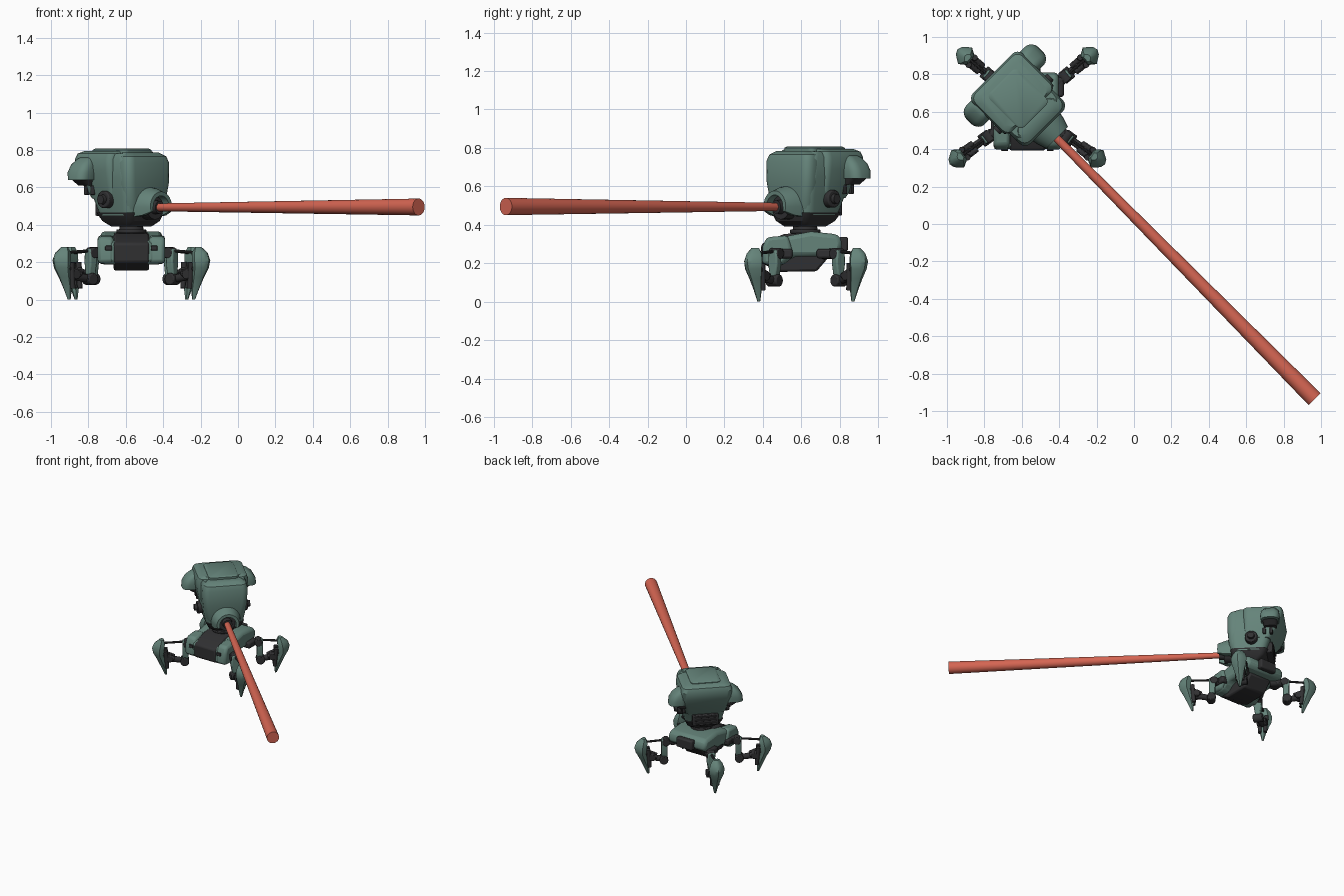
import bpy, bmesh
from math import sin, cos, pi, radians
from mathutils import Vector, Matrix

if "Cube" in bpy.data.objects:
    bpy.data.objects.remove(bpy.data.objects["Cube"])


def material(name, col):
    m = bpy.data.materials.new(name)
    m.diffuse_color = (*col, 1)
    m.use_nodes = True
    m.node_tree.nodes["Principled BSDF"].inputs["Base Color"].default_value = m.diffuse_color
    return m


GREEN = material("green_armour", (0.13, 0.23, 0.195))
DARK = material("dark_metal", (0.03, 0.03, 0.032))
RED = material("red_beam", (0.66, 0.13, 0.085))

PIVOT = Matrix.Translation((-0.57, 0.62, 0))
HEAD = PIVOT @ Matrix.Rotation(radians(-45), 4, 'Z')   # local x = forward


def finish(name, bm, M, mat, bevel=0):
    bmesh.ops.recalc_face_normals(bm, faces=bm.faces)
    bm.transform(M)
    me = bpy.data.meshes.new(name)
    bm.to_mesh(me)
    bm.free()
    ob = bpy.data.objects.new(name, me)
    bpy.context.collection.objects.link(ob)
    me.materials.append(mat)
    if bevel:
        b = ob.modifiers.new("bevel", 'BEVEL')
        b.width, b.segments, b.limit_method = bevel, 2, 'ANGLE'
    return ob


def loft(name, rings, M, mat, bevel=0):
    bm = bmesh.new()
    vs = [[bm.verts.new(p) for p in r] for r in rings]
    n = len(vs[0])
    for a, b in zip(vs, vs[1:]):
        for i in range(n):
            bm.faces.new((a[i], a[(i + 1) % n], b[(i + 1) % n], b[i]))
    bm.faces.new(vs[0])
    bm.faces.new(vs[-1])
    return finish(name, bm, M, mat, bevel)


def rrect(z, x0, x1, y0, y1, c):
    """Rounded rectangle ring at height z."""
    pts = []
    corners = ((x1 - c, y1 - c), (x0 + c, y1 - c), (x0 + c, y0 + c), (x1 - c, y0 + c))
    for k, (cx, cy) in enumerate(corners):
        for i in range(5):
            a = (k + i / 4) * pi / 2
            pts.append((cx + c * cos(a), cy + c * sin(a), z))
    return pts


def shell(name, rows, c, mat):
    return loft(name, [rrect(z, a, b, -w, w, c) for z, a, b, w in rows], HEAD, mat)


def rod(name, a, b, r1, r2, M, mat, n=20, bevel=0):
    a, b = Vector(a), Vector(b)
    bm = bmesh.new()
    bmesh.ops.create_cone(bm, cap_ends=True, segments=n, radius1=r1, radius2=r2, depth=(b - a).length)
    bm.transform(Matrix.Translation((a + b) / 2) @ (b - a).to_track_quat('Z', 'Y').to_matrix().to_4x4())
    return finish(name, bm, M, mat, bevel)


def box(name, c, s, M, mat, bevel=0.006):
    bm = bmesh.new()
    bmesh.ops.create_cube(bm, size=1)
    bm.transform(Matrix.Translation(c) @ Matrix.Diagonal((*s, 1)))
    return finish(name, bm, M, mat, bevel)


def prism(name, prof, x0, x1, M, mat, bevel):
    return loft(name, [[(x, y, z) for y, z in prof] for x in (x0, x1)], M, mat, bevel)


# beam
rod("beam", (-0.43, 0.475, 0.493), (0.966, -0.937, 0.495), 0.021, 0.045, Matrix(), RED, 32)

# head shells: rows are height, back, front, half width
shell("head_core", [(.45, -.13, .12, .135), (.55, -.165, .135, .155), (.65, -.22, .13, .165),
                    (.75, -.23, .12, .165), (.78, -.22, .1, .15)], .05, GREEN)
shell("head_rear_shell", [(.54, -.165, .03, .155), (.62, -.22, .03, .175), (.69, -.25, .03, .186),
                          (.75, -.262, .03, .188), (.78, -.252, .03, .178),
                          (.795, -.225, .02, .15)], .04, GREEN)
shell("head_front_shell", [(.45, 0, .118, .125), (.52, .035, .138, .145), (.62, .035, .147, .162),
                           (.73, .035, .147, .165), (.765, .035, .135, .155),
                           (.785, .035, .105, .13)], .045, GREEN)
shell("head_top_plate", [(.77, -.2, .06, .11), (.8, -.2, .06, .11), (.807, -.19, .05, .1)], .03, GREEN)
shell("head_underside", [(.39, -.08, .08, .09), (.42, -.12, .115, .12), (.465, -.145, .128, .14)], .035, DARK)

# rear vent
box("rear_vent", (-.155, 0, .49), (.05, .19, .085), HEAD, DARK)
for i in range(3):
    box("rear_vent_slat", (-.18, 0, .465 + i * .025), (.015, .16, .01), HEAD, DARK, .003)

# ears, side discs and slots
for s in (-1, 1):
    def ear_ring(z, a, b, v, c, inner=.14):
        lo, hi = sorted((s * inner, s * v))
        return rrect(z, a, b, lo, hi, c)
    loft("ear", [ear_ring(.64, -.235, -.105, .272, .045), ear_ring(.68, -.24, -.1, .268, .045),
                 ear_ring(.72, -.235, -.105, .245, .04), ear_ring(.75, -.22, -.12, .21, .03),
                 ear_ring(.76, -.205, -.135, .19, .02)], HEAD, GREEN)
    loft("ear_underside", [ear_ring(.61, -.215, -.125, .2, .02),
                           ear_ring(.645, -.225, -.115, .25, .035)], HEAD, DARK)
    rod("side_disc", (-.03, s * .13, .535), (-.03, s * .185, .535), .046, .046, HEAD, DARK, 24, .006)
    rod("side_disc_cap", (-.03, s * .18, .535), (-.03, s * .205, .535), .027, .024, HEAD, DARK, 20)
    for u in (-.175, -.125):
        box("side_slot", (u, s * .162, .585), (.022, .025, .05), HEAD, DARK, .004)

# snout hood around the muzzle
def arch(x, r_out, r_in, zb):
    zc, n = .495, 14
    out = [(x, r_out * cos(pi * i / n), zc + r_out * sin(pi * i / n)) for i in range(n + 1)]
    inn = [(x, r_in * cos(pi * i / n), zc + r_in * sin(pi * i / n)) for i in range(n, -1, -1)]
    return [(x, r_out * .93, zb)] + out + [(x, -r_out * .93, zb), (x, -r_in, zb)] + inn + [(x, r_in, zb)]


loft("snout_hood", [arch(.09, .115, .06, .44), arch(.17, .1, .06, .45), arch(.225, .082, .06, .47)], HEAD, GREEN)
rod("muzzle_socket", (.05, 0, .49), (.18, 0, .49), .062, .062, HEAD, DARK, 24)
rod("muzzle", (.15, 0, .493), (.215, 0, .493), .04, .034, HEAD, DARK, 20)

# neck
rod("neck", (0, 0, .33), (0, 0, .4), .075, .06, PIVOT, DARK, 24)
rod("neck_ring", (0, 0, .355), (0, 0, .375), .08, .08, PIVOT, DARK, 24, .005)

# chassis
hull = [(-.22, .19), (-.22, .305), (-.10, .34), (.03, .365), (.17, .35), (.195, .31),
        (.185, .26), (.06, .235), (-.06, .235), (-.12, .185)]
prism("chassis", hull, -.165, .165, PIVOT, GREEN, .025)
belly = [(-.226, .20), (-.228, .3), (-.11, .352), (.02, .36), (.1, .3), (.13, .24), (.06, .158), (-.13, .155)]
prism("chassis_belly", belly, -.095, .095, PIVOT, DARK, .012)
box("rear_hatch", (0, .2, .3), (.14, .045, .075), PIVOT, DARK, .01)
for s in (-1, 1):
    prism("front_pod", [(-.223, .195), (-.223, .285), (-.2, .335), (-.09, .345), (-.06, .25), (-.12, .19)],
          s * .095, s * .18, PIVOT, GREEN, .018)
    box("pod_window", (s * .122, -.224, .275), (.036, .012, .026), PIVOT, DARK, .004)
    for y in (-.115, .11):
        box("hip_mount", (s * .165, y, .25), (.06, .1, .05), PIVOT, DARK, .012)

# claw rows: height, inner radius, outer radius, half width
claw = [(0, .405, .42, .008), (.06, .403, .447, .022), (.12, .42, .475, .038), (.17, .43, .503, .053),
        (.21, .425, .513, .058), (.25, .42, .498, .046), (.28, .43, .46, .024)]
# four legs: front pair reaches a little further than the back pair
for side, ang, d in (("front", -36, 0), ("front", -144, 0), ("back", 40, -.025), ("back", 140, -.025)):
    L = PIVOT @ Matrix.Rotation(radians(ang), 4, 'Z')
    n = side + "_leg_"
    rod(n + "hip", (.15, 0, .25), (.25, 0, .25), .03, .026, L, DARK, 14)
    rod(n + "hip_joint", (.258, -.03, .25), (.258, .03, .25), .03, .03, L, DARK, 16, .005)
    prism(n + "strut", [(-.026, .27), (.026, .27), (.03, .2), (.018, .125), (-.018, .125), (-.03, .2)],
          .247, .292, L, GREEN, .008)
    rod(n + "elbow", (.275, -.036, .11), (.275, .036, .11), .032, .032, L, DARK, 18, .006)
    rod(n + "lower_link", (.275, 0, .11), (.4 + d, 0, .13), .02, .024, L, DARK, 14)
    for s in (-1, 1):
        rod(n + "piston", (.35 + d, s * .02, .135), (.43 + d, s * .02, .17), .015, .015, L, DARK, 12)
        rod(n + "rear_piston", (.402 + d, s * .02, .06), (.415 + d, s * .026, .2), .014, .016, L, DARK, 12)
    rod(n + "knuckle", (.385 + d, -.036, .135), (.385 + d, .036, .135), .027, .027, L, DARK, 16, .005)
    rod(n + "upper_rod", (.265, 0, .262), (.44 + d, 0, .25), .008, .008, L, DARK, 10)
    rings = []
    for z, a, b, w in claw:
        a, b = a + d, b + d
        m = a + (b - a) * .4
        rings.append([(a, -w * .6, z), (m, -w, z), (b - (b - a) * .12, -w * .45, z), (b, 0, z),
                      (b - (b - a) * .12, w * .45, z), (m, w, z), (a, w * .6, z)])
    loft(n + "claw", rings, L, GREEN)

# smooth shading with sharp edges kept
for ob in bpy.data.objects:
    ob.select_set(True)
    bpy.context.view_layer.objects.active = ob
bpy.ops.object.shade_smooth_by_angle(angle=radians(32))
